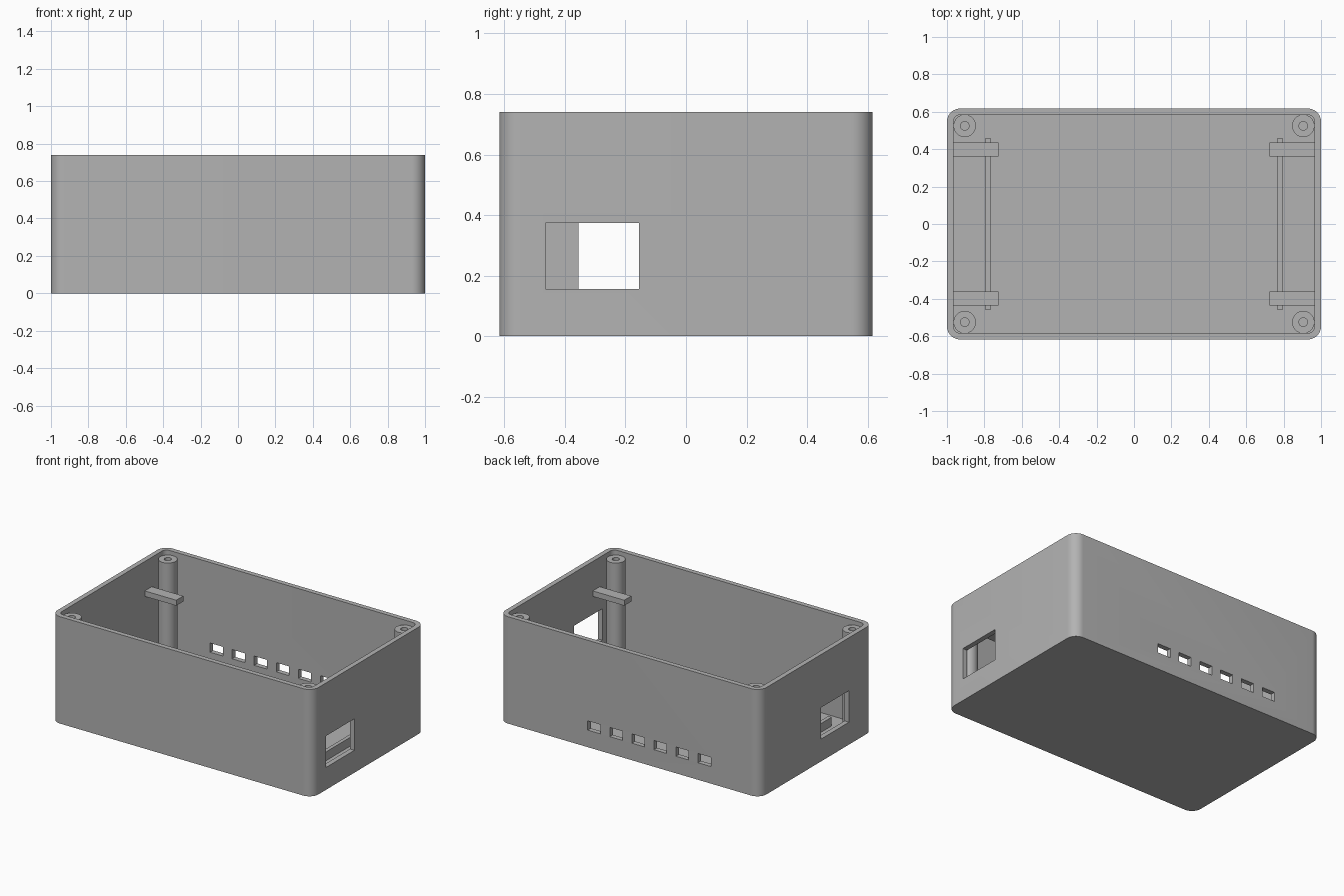
import bpy, bmesh, math

if "Cube" in bpy.data.objects:
    bpy.data.objects.remove(bpy.data.objects["Cube"])

W, D, H, T = 1.0, 0.617, 0.74, 0.034   # half width, half depth, height, wall

grey = bpy.data.materials.new("plain grey")
grey.diffuse_color = (0.45, 0.45, 0.45, 1)
grey.use_nodes = True
grey.node_tree.nodes["Principled BSDF"].inputs["Base Color"].default_value = grey.diffuse_color


def finish(bm, name, smooth=False):
    bmesh.ops.recalc_face_normals(bm, faces=bm.faces)
    me = bpy.data.meshes.new(name)
    bm.to_mesh(me)
    bm.free()
    me.materials.append(grey)
    ob = bpy.data.objects.new(name, me)
    bpy.context.collection.objects.link(ob)
    if smooth:
        smooth_edges(ob)
    return ob


def smooth_edges(ob):
    bpy.ops.object.select_all(action='DESELECT')
    ob.select_set(True)
    bpy.context.view_layer.objects.active = ob
    bpy.ops.object.shade_smooth_by_angle(angle=math.radians(30))


def box(name, x0, x1, y0, y1, z0, z1):
    bm = bmesh.new()
    bmesh.ops.create_cube(bm, size=1)
    for v in bm.verts:
        v.co = (x1 if v.co.x > 0 else x0, y1 if v.co.y > 0 else y0, z1 if v.co.z > 0 else z0)
    return finish(bm, name)


def rounded_block(name, hx, hy, r, z0, z1, steps=10):
    bm = bmesh.new()
    ring = []
    for q, (sx, sy) in enumerate([(1, 1), (-1, 1), (-1, -1), (1, -1)]):
        for i in range(steps + 1):
            a = (q + i / steps) * math.pi / 2
            ring.append(bm.verts.new((sx * (hx - r) + r * math.cos(a),
                                      sy * (hy - r) + r * math.sin(a), z0)))
    face = bm.faces.new(ring)
    up = bmesh.ops.extrude_face_region(bm, geom=[face])["geom"]
    bmesh.ops.translate(bm, vec=(0, 0, z1 - z0),
                        verts=[g for g in up if isinstance(g, bmesh.types.BMVert)])
    return finish(bm, name)


def post(name, x, y, r, hole_r, z0, z1, hole_z, n=32):
    # lathe-style profile: outer wall, top ring, blind hole
    bm = bmesh.new()
    rings = []
    for rad, z in [(r, z0), (r, z1), (hole_r, z1), (hole_r, hole_z)]:
        rings.append([bm.verts.new((x + rad * math.cos(2 * math.pi * i / n),
                                    y + rad * math.sin(2 * math.pi * i / n), z)) for i in range(n)])
    for a, b in zip(rings, rings[1:]):
        for i in range(n):
            j = (i + 1) % n
            bm.faces.new((a[i], a[j], b[j], b[i]))
    bm.faces.new(rings[0])
    bm.faces.new(rings[-1])
    return finish(bm, name, True)


# enclosure shell with cavity, side windows and back vents
shell = rounded_block("enclosure_shell", W, D, 0.07, 0, H)
cutters = [rounded_block("cavity_cutter", W - T, D - T, 0.036, T, H + 0.1),
           box("right_window_cutter", 0.9, 1.1, -0.464, -0.155, 0.155, 0.373),
           box("left_window_cutter", -1.1, -0.9, -0.355, -0.046, 0.155, 0.373)]
for i in range(6):
    cx = -0.573 + 0.169 * i
    cutters.append(box("vent_cutter", cx - 0.049, cx + 0.049, 0.5, 0.7, 0.118, 0.182))
for c in cutters:
    c.hide_render = True
    m = shell.modifiers.new(c.name, 'BOOLEAN')
    m.operation, m.solver, m.object = 'DIFFERENCE', 'EXACT', c
bpy.context.view_layer.objects.active = shell
shell.select_set(True)
for m in list(shell.modifiers):
    bpy.ops.object.modifier_apply(modifier=m.name)
for c in cutters:
    bpy.data.objects.remove(c)
smooth_edges(shell)

# screw posts, retaining arms and floor rails on both sides
for sx, side in ((-1, "left"), (1, "right")):
    for sy, end in ((-1, "front"), (1, "back")):
        post(f"screw_post_{side}_{end}", sx * 0.905, sy * 0.525, 0.06, 0.023, T - 0.01, 0.71, 0.3)
        xs = sorted((sx * 0.725, sx * (W - T + 0.01)))
        ys = sorted((sy * 0.36, sy * 0.437))
        box(f"retaining_arm_{side}_{end}", *xs, *ys, 0.498, 0.536)
    xs = sorted((sx * 0.768, sx * 0.794))
    box(f"floor_rail_{side}", *xs, -0.46, 0.46, T - 0.01, 0.095)
